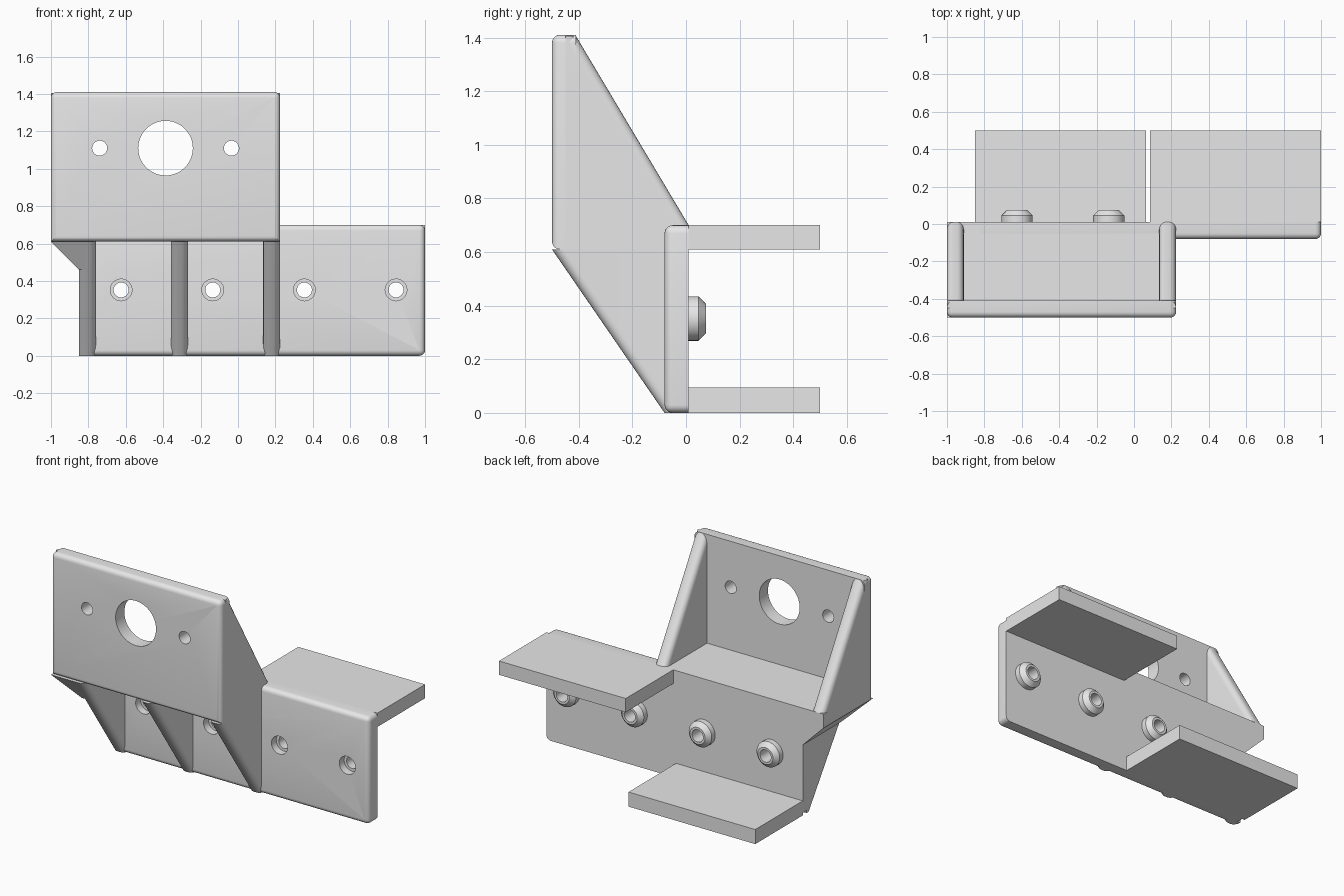
import bpy, bmesh, math
from mathutils import Matrix, Vector

cube = bpy.data.objects.get("Cube")
if cube:
    bpy.data.objects.remove(cube, do_unlink=True)

GREY = (0.8, 0.8, 0.8, 1)
mat = bpy.data.materials.new("plain grey")
mat.use_nodes = True
mat.diffuse_color = GREY
mat.node_tree.nodes["Principled BSDF"].inputs["Base Color"].default_value = GREY
ROUND = 0.03


def finish(name, bm, smooth=True):
    bmesh.ops.recalc_face_normals(bm, faces=bm.faces)
    me = bpy.data.meshes.new(name)
    bm.to_mesh(me)
    bm.free()
    me.materials.append(mat)
    ob = bpy.data.objects.new(name, me)
    bpy.context.collection.objects.link(ob)
    if smooth:
        shade(ob)
    return ob


def shade(ob):
    bpy.ops.object.select_all(action="DESELECT")
    ob.select_set(True)
    bpy.context.view_layer.objects.active = ob
    bpy.ops.object.shade_smooth_by_angle(angle=math.radians(30))


def prism(profile, axis, lo, hi):
    """Extrude a closed profile along x (points are y, z) or y (points are x, z)."""
    bm = bmesh.new()
    place = (lambda a, b: (lo, a, b)) if axis == "x" else (lambda a, b: (a, lo, b))
    face = bm.faces.new([bm.verts.new(place(a, b)) for a, b in profile])
    new = bmesh.ops.extrude_face_region(bm, geom=[face])["geom"]
    push = Vector((hi - lo, 0, 0) if axis == "x" else (0, hi - lo, 0))
    bmesh.ops.translate(bm, vec=push, verts=[g for g in new if isinstance(g, bmesh.types.BMVert)])
    return bm


def round_edges(bm, rule, radius=ROUND):
    edges = [e for e in bm.edges if rule(*[v.co for v in e.verts])]
    bmesh.ops.bevel(bm, geom=edges, offset=radius, segments=5, profile=0.5, affect="EDGES")


def slab(name, x, y, z, rule=None):
    bm = prism([(x[0], z[0]), (x[1], z[0]), (x[1], z[1]), (x[0], z[1])], "y", *y)
    if rule:
        round_edges(bm, rule)
    return finish(name, bm, rule is not None)


def cylinder(name, x, z, radius, y0, y1, tip=None):
    bm = bmesh.new()
    turn = Matrix.Translation((x, (y0 + y1) / 2, z)) @ Matrix.Rotation(-math.pi / 2, 4, "X")
    bmesh.ops.create_cone(bm, cap_ends=True, segments=48, radius1=radius,
                          radius2=tip or radius, depth=y1 - y0, matrix=turn)
    return finish(name, bm)


def drill(ob, holes):
    """Cut round holes given as (x, z, radius, y0, y1)."""
    for hole in holes:
        cutter = cylinder("cutter", *hole)
        cutter.hide_render = True
        mod = ob.modifiers.new("hole", "BOOLEAN")
        mod.operation, mod.object, mod.solver = "DIFFERENCE", cutter, "EXACT"
        bpy.context.view_layer.objects.active = ob
        bpy.ops.object.modifier_apply(modifier=mod.name)
        bpy.data.objects.remove(cutter, do_unlink=True)
    shade(ob)


# Main outline
BACK, WALL, FRONT, INNER = 0.01, -0.08, -0.5, -0.41
LOW, HIGH, TOP = 0.61, 0.70, 1.41
LEFT, RIGHT, SIDE = -1.0, 0.225, -0.85
THICK = 0.09
SCREW_Z = 0.352
screws = [-0.625 + 0.49 * i for i in range(4)]

# Wall plate with counterbored screw holes
wall = slab("wall_plate", (SIDE, 1.0), (WALL, BACK), (0, HIGH),
            lambda a, b: min(a.y, b.y) < BACK - 0.01)
drill(wall, [(x, SCREW_Z, r, -0.2, end) for x in screws
             for r, end in ((0.058, -0.03), (0.04, 0.2))])

# Screw bosses on the back: revolved ring section (radius, y)
ring = [(0.04, 0), (0.083, 0), (0.083, 0.04), (0.055, 0.068), (0.04, 0.068)]
for i, x in enumerate(screws):
    bm = bmesh.new()
    verts = [bm.verts.new((x + r, BACK + y - 0.004, SCREW_Z)) for r, y in ring]
    edges = [bm.edges.new((verts[k], verts[(k + 1) % len(verts)])) for k in range(len(verts))]
    bmesh.ops.spin(bm, geom=verts + edges, cent=(x, 0, SCREW_Z), axis=(0, 1, 0),
                   angle=math.tau, steps=48, use_merge=True)
    bmesh.ops.remove_doubles(bm, verts=bm.verts, dist=0.0001)
    finish(f"screw_boss_{i + 1}", bm)

# Flanges that grip from above and below
slab("top_flange", (0.085, 1.0), (BACK, 0.5), (LOW, HIGH))
slab("bottom_flange", (SIDE, 0.065), (BACK, 0.5), (0, 0.095))

# Raised front plate with a large bore and two screw holes
mid = (LEFT + RIGHT) / 2
plate = slab("front_plate", (LEFT, RIGHT), (FRONT, INNER), (LOW, TOP),
             lambda a, b: (a.y + b.y < 2 * FRONT + 0.01) or
             (abs(a.y - b.y) > 0.01 and a.z > TOP - 0.01))
drill(plate, [(mid, 1.11, 0.146, -0.7, -0.2)] +
      [(mid + s * 0.352, 1.11, 0.04, -0.7, -0.2) for s in (-1, 1)])

# Floor joining front plate and wall
slab("floor", (LEFT, RIGHT), (-0.45, BACK), (LOW, HIGH))


def slanted(a, b):
    return abs(a.x - b.x) < 0.001 and abs(a.y - b.y) > 0.03 and abs(a.z - b.z) > 0.03


# Side gussets with rounded sloping edges
for name, x in (("left_gusset", RIGHT - THICK), ("right_gusset", LEFT)):
    bm = prism([(-0.45, LOW), (BACK, LOW), (BACK, HIGH), (INNER, TOP - 0.005), (-0.45, TOP - 0.005)],
               "x", x, x + THICK)
    round_edges(bm, slanted, 0.035)
    finish(name, bm)

# Ribs under the floor with rounded sloping edges
for i, x in enumerate((SIDE, -0.358, RIGHT - THICK)):
    bm = prism([(FRONT, LOW), (WALL, 0), (-0.03, 0), (-0.03, LOW)], "x", x, x + THICK)
    round_edges(bm, slanted, 0.035)
    finish(f"lower_rib_{i + 1}", bm)

# Wedge carrying the overhanging side, trimmed to the slope of the ribs
bm = prism([(LEFT, LOW), (SIDE, LOW - 0.15), (SIDE + 0.04, LOW - 0.15), (SIDE + 0.04, LOW)],
           "y", FRONT, BACK)
slope = Vector((0, -LOW, FRONT - WALL))
cut = bmesh.ops.bisect_plane(bm, geom=bm.verts[:] + bm.edges[:] + bm.faces[:],
                             plane_co=(0, WALL, 0), plane_no=slope, clear_outer=True)
bmesh.ops.holes_fill(bm, edges=[e for e in bm.edges if e.is_boundary])
finish("overhang_wedge", bm, False)
